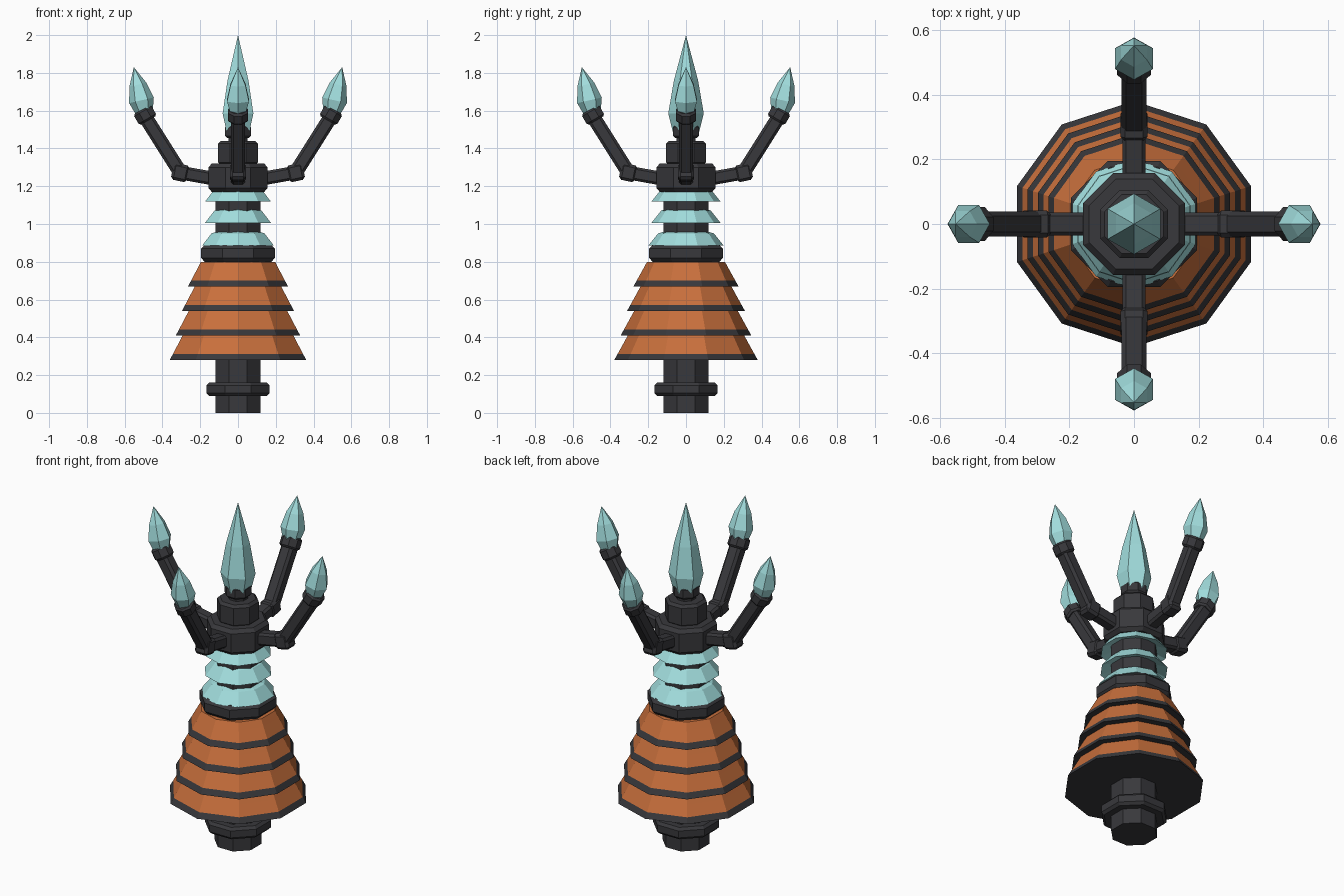
import bpy, bmesh
from math import cos, sin, pi, radians
from mathutils import Matrix, Vector

if "Cube" in bpy.data.objects:
    bpy.data.objects.remove(bpy.data.objects["Cube"])


def material(name, rgb):
    m = bpy.data.materials.new(name)
    m.diffuse_color = (*rgb, 1)
    m.use_nodes = True
    m.node_tree.nodes["Principled BSDF"].inputs["Base Color"].default_value = m.diffuse_color
    return m


DARK = material("dark_metal", (0.04, 0.04, 0.045))
COPPER = material("copper", (0.58, 0.16, 0.045))
TEAL = material("pale_teal", (0.36, 0.73, 0.73))


def finish(name, bm, mat, matrix):
    bm.transform(matrix)
    bmesh.ops.recalc_face_normals(bm, faces=bm.faces)
    me = bpy.data.meshes.new(name)
    bm.to_mesh(me)
    bm.free()
    me.materials.append(mat)
    ob = bpy.data.objects.new(name, me)
    bpy.context.collection.objects.link(ob)
    return ob


def lathe(name, profile, sides, start, mat, matrix=Matrix()):
    """Faceted solid from (radius, z) points, closed at both ends."""
    bm = bmesh.new()
    rings = []
    for r, z in profile:
        if r == 0:
            rings.append([bm.verts.new((0, 0, z))])
        else:
            angles = [start + 2 * pi * i / sides for i in range(sides)]
            rings.append([bm.verts.new((r * cos(a), r * sin(a), z)) for a in angles])
    for a, b in zip(rings, rings[1:]):
        for i in range(sides):
            j = (i + 1) % sides
            bm.faces.new((a[i], a[j], b[0]) if len(b) == 1 else (a[i], a[j], b[j], b[i]))
    for ring in (rings[0], rings[-1]):
        if len(ring) > 1:
            bm.faces.new(ring)
    return finish(name, bm, mat, matrix)


def octagon(name, apothem, z0, z1, chamfer=0.0, matrix=Matrix()):
    r, c = apothem / cos(pi / 8), chamfer
    prof = [(r, z0), (r, z1)]
    if c:
        prof = [(r - c, z0), (r, z0 + c), (r, z1 - c), (r - c, z1)]
    return lathe(name, prof, 8, pi / 8, DARK, matrix)


def beam(name, p, q, width, height, chamfer, turn):
    """Chamfered box running from p to q in the xz plane."""
    p, q = Vector(p), Vector(q)
    bm = bmesh.new()
    bmesh.ops.create_cube(bm, size=1, matrix=Matrix.Diagonal((height, width, (q - p).length, 1)))
    bmesh.ops.bevel(bm, geom=bm.edges[:], offset=chamfer, segments=1, affect='EDGES')
    tilt = Vector((0, 0, 1)).rotation_difference(q - p).to_matrix().to_4x4()
    finish(name, bm, DARK, turn @ Matrix.Translation((p + q) / 2) @ tilt)


# Base shaft
octagon("base_shaft", 0.118, 0, 0.30)
octagon("base_collar", 0.168, 0.09, 0.16, 0.015)

# Stepped copper winding with dark rims
for i in range(4):
    z, r = 0.28 + 0.13 * i, 0.38 - 0.034 * i
    lathe(f"winding_rim_{i}", [(r, z), (r - 0.018, z + 0.032)], 10, pi / 2, DARK)
    lathe(f"winding_{i}", [(r - 0.018, z + 0.032), (r - 0.05, z + 0.09),
                           (r - 0.072, z + 0.13)], 10, pi / 2, COPPER)

# Neck collar, core and insulator skirts
octagon("neck_collar", 0.195, 0.80, 0.89, 0.02)
octagon("neck_core", 0.118, 0.85, 1.20)
for i, r in enumerate((0.20, 0.184, 0.182)):
    z = (0.885, 1.005, 1.12)[i]
    lathe(f"insulator_{i}", [(0.10, z + 0.03), (r, z), (r - 0.052, z + 0.065),
                             (0.10, z + 0.08)], 10, pi / 2, TEAL)

# Hub and stepped crystal seat
octagon("hub", 0.157, 1.17, 1.32, 0.02)
octagon("seat_block", 0.105, 1.31, 1.44, 0.015)
octagon("seat_neck", 0.05, 1.43, 1.47)
octagon("seat_collar", 0.068, 1.455, 1.525, 0.012)
lathe("main_crystal", [(0.07, 1.49), (0.094, 1.585), (0.064, 1.76), (0, 2.0)], 6, pi / 2, TEAL)

# Four bent arms, each with a collar and crystal tip
for k in range(4):
    turn = Matrix.Rotation(k * pi / 2, 4, 'Z')
    elbow, wrist = (0.305, 0, 1.272), (0.49, 0, 1.565)
    beam(f"arm_root_{k}", (0.10, 0, 1.235), elbow, 0.072, 0.072, 0.012, turn)
    beam(f"arm_elbow_{k}", (0.262, 0, 1.263), (0.348, 0, 1.281), 0.084, 0.09, 0.014, turn)
    beam(f"arm_strut_{k}", elbow, wrist, 0.076, 0.076, 0.014, turn)
    place = turn @ Matrix.Translation((0.492, 0, 1.577)) @ Matrix.Rotation(radians(30), 4, 'Y')
    octagon(f"arm_collar_{k}", 0.053, -0.033, 0.033, 0.01, place)
    place = turn @ Matrix.Translation((0.493, 0, 1.577)) @ Matrix.Rotation(radians(13), 4, 'Y')
    lathe(f"arm_crystal_{k}", [(0.045, 0.01), (0.067, 0.08), (0.046, 0.165), (0, 0.26)],
          6, 0, TEAL, place)
